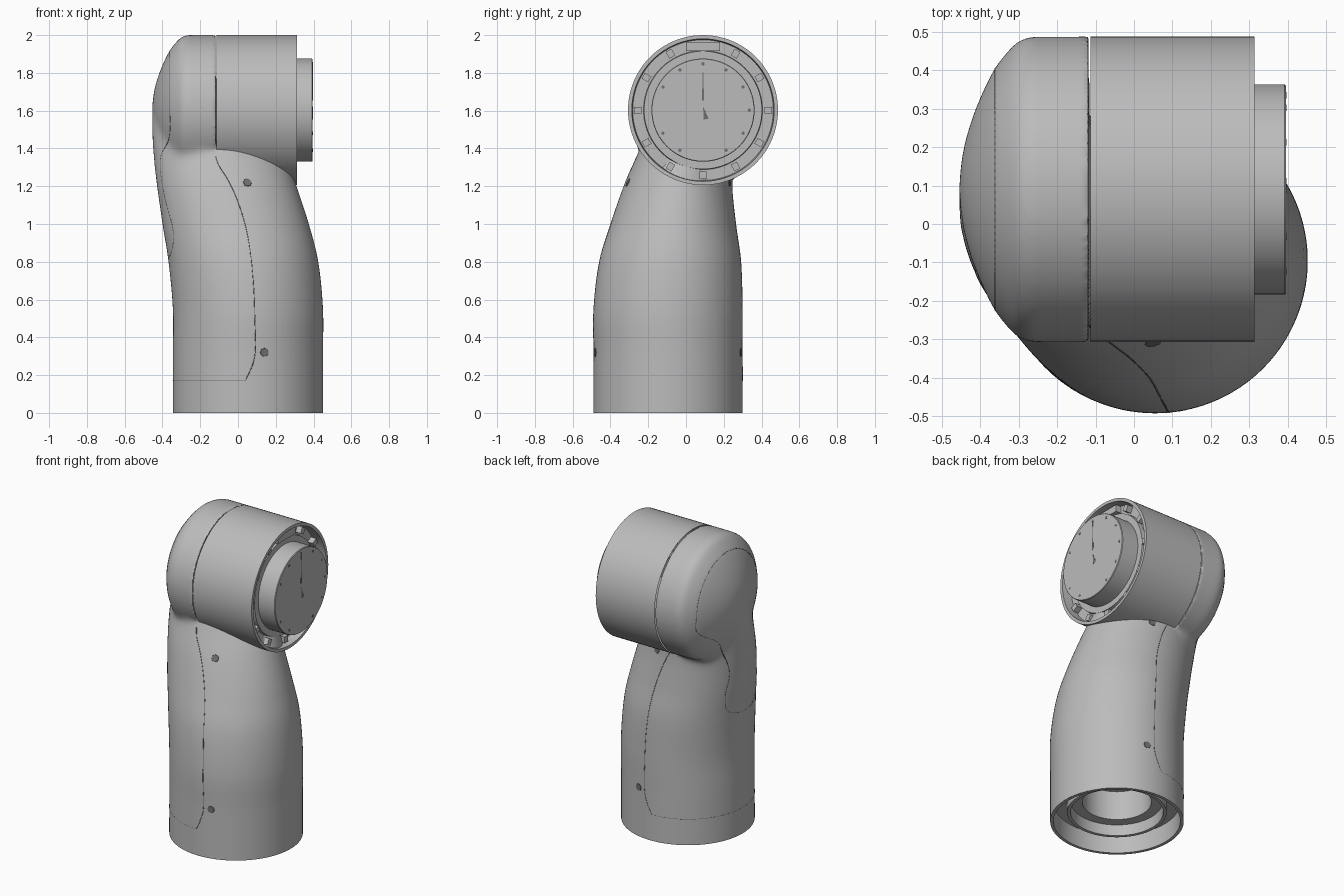
import bpy, bmesh, math
from mathutils import Vector, Matrix
from mathutils.bvhtree import BVHTree

old = bpy.data.objects.get("Cube")
if old:
    bpy.data.objects.remove(old, do_unlink=True)


def material(name, v):
    m = bpy.data.materials.new(name)
    m.use_nodes = True
    m.diffuse_color = (v, v, v, 1)
    bsdf = m.node_tree.nodes["Principled BSDF"]
    bsdf.inputs["Base Color"].default_value = (v, v, v, 1)
    bsdf.inputs["Roughness"].default_value = 0.6
    return m


GREY = material("light grey", 0.5)
DARK = material("seam grey", 0.16)
JY, JZ, JR = 0.09, 1.603, 0.397           # joint centre and radius
BASE = Vector((0.053, -0.095, 0))         # foot centre
JOINT = Matrix.Translation((0, JY, JZ)) @ Matrix.Rotation(math.pi / 2, 4, "Y")
FOOT = Matrix.Translation(BASE)


def finish(name, bm, mat=GREY, angle=35):
    bmesh.ops.recalc_face_normals(bm, faces=bm.faces)
    me = bpy.data.meshes.new(name)
    bm.to_mesh(me)
    bm.free()
    me.materials.append(mat)
    ob = bpy.data.objects.new(name, me)
    bpy.context.collection.objects.link(ob)
    bpy.ops.object.select_all(action="DESELECT")
    ob.select_set(True)
    bpy.context.view_layer.objects.active = ob
    bpy.ops.object.shade_smooth_by_angle(angle=math.radians(angle))
    return ob


def skin(bm, rings, caps=True):
    rows = [[bm.verts.new(p) for p in ring] for ring in rings]
    n = len(rows[0])
    for a, b in zip(rows, rows[1:]):
        for i in range(n):
            bm.faces.new((a[i], a[(i + 1) % n], b[(i + 1) % n], b[i]))
    if caps:
        bm.faces.new(rows[0])
        bm.faces.new(rows[-1])


def lathe(bm, profile, frame, caps=True, n=96):
    # profile is (radius, height along the axis)
    turn = [math.tau * i / n for i in range(n)]
    skin(bm, [[frame @ Vector((r * math.cos(t), r * math.sin(t), h)) for t in turn]
              for r, h in profile], caps)


def smooth_path(points, steps, closed=False):
    pts = [Vector(p) for p in points]
    n = len(pts)
    out = []
    for i in range(n if closed else n - 1):
        ids = [i - 1, i, i + 1, i + 2]
        p = [pts[k % n] if closed else pts[min(max(k, 0), n - 1)] for k in ids]
        for s in range(steps):
            t = s / steps
            out.append(0.5 * (2 * p[1] + (p[2] - p[0]) * t
                       + (2 * p[0] - 5 * p[1] + 4 * p[2] - p[3]) * t * t
                       + (3 * p[1] - p[0] - 3 * p[2] + p[3]) * t ** 3))
    return out if closed else out + [pts[-1]]


# Arm shell: lofted sections (z, x half width, y half width, x centre, y centre)
limits = [(-0.06, -0.345, 0.45, -0.49, 0.30), (0.3, -0.345, 0.45, -0.49, 0.30),
          (0.55, -0.345, 0.45, -0.49, 0.30), (0.8, -0.368, 0.425, -0.46, 0.292),
          (1.0, -0.40, 0.375, -0.40, 0.265), (1.2, -0.43, 0.31, -0.33, 0.245),
          (1.35, -0.447, 0.26, -0.265, 0.25), (1.5, -0.455, 0.2, -0.2, 0.27),
          (1.65, -0.445, 0.1, -0.1, 0.25), (1.76, -0.38, -0.05, 0.0, 0.2)]
keys = [Vector((z, (b - a) / 2, (d - c) / 2, (a + b) / 2, (c + d) / 2)) for z, a, b, c, d in limits]
bm = bmesh.new()
turn = [math.tau * i / 96 for i in range(96)]
skin(bm, [[(k[3] + k[1] * math.cos(t), k[4] + k[2] * math.sin(t), k[0]) for t in turn]
          for k in smooth_path(keys, 8)])
# Domed closed end of the joint, fused to the shell
dome = smooth_path([(0.004, -0.455), (0.1, -0.444), (0.2, -0.415), (0.3, -0.37), (0.35, -0.335),
                    (0.385, -0.3), (JR, -0.265)], 5)
lathe(bm, [tuple(p) for p in dome] + [(JR, -0.118)], JOINT)
shell = finish("arm_shell", bm)
fuse = shell.modifiers.new("fuse", "REMESH")
fuse.mode = "VOXEL"
fuse.voxel_size = 0.011
bpy.ops.object.modifier_apply(modifier="fuse")

# Blend the neck where shell and dome meet
group = shell.vertex_groups.new(name="neck")
for v in shell.data.vertices:
    x, y, z = v.co
    side = min(max((-0.13 - x) / 0.06, 0), 1)
    band = min(max((z - 0.95) / 0.2, 0), 1) * min(max((1.65 - z) / 0.2, 0), 1)
    group.add([v.index], max(side * band, 0.1 if 0.1 < z and x < -0.14 else 0), "REPLACE")
blend = shell.modifiers.new("blend", "SMOOTH")
blend.factor = 0.5
blend.iterations = 60
blend.vertex_group = "neck"
bpy.ops.object.modifier_apply(modifier="blend")
bm = bmesh.new()
bm.from_mesh(shell.data)
bmesh.ops.bisect_plane(bm, geom=bm.verts[:] + bm.edges[:] + bm.faces[:], plane_co=(0, 0, 0),
                       plane_no=(0, 0, 1), clear_inner=True)
bm.to_mesh(shell.data)
tree = BVHTree.FromBMesh(bm)
bm.free()
bpy.ops.object.shade_smooth_by_angle(angle=math.radians(40))

# Open end of the joint with a recessed channel
bm = bmesh.new()
lathe(bm, [(JR, -0.113), (JR, 0.313), (0.377, 0.313), (0.372, 0.25), (0.315, 0.25),
           (0.312, 0.275), (0.26, 0.275)], JOINT, caps=False)
finish("joint_housing", bm)

# Output flange
bm = bmesh.new()
lathe(bm, [(0.273, 0.25), (0.273, 0.391), (0.27, 0.395)], JOINT)
finish("output_flange", bm)

# Clips around the channel, and a wider bracket at the top
bm = bmesh.new()
for i in range(12):
    size = (0.05, 0.18, 0.045) if i == 0 else (0.045, 0.035, 0.04)
    spin = Matrix.Translation((0, JY, JZ)) @ Matrix.Rotation(math.tau * i / 12, 4, "X")
    place = spin @ Matrix.Translation((0.265, 0, 0.335 if i == 0 else 0.345))
    bmesh.ops.create_cube(bm, size=1, matrix=place @ Matrix.Diagonal((*size, 1)))
finish("channel_clips", bm)

# Pointer and bolt holes on the flange face
bm = bmesh.new()
for tri in [((-0.006, 0.05), (0.006, 0.05), (0, 0.24)), ((0, 0.02), (0.03, -0.045), (0.004, -0.05))]:
    lo = [bm.verts.new((0.394, JY + a, JZ + b)) for a, b in tri]
    face = bm.faces.new(lo)
    top = bmesh.ops.extrude_face_region(bm, geom=[face])["geom"]
    bmesh.ops.translate(bm, vec=(0.002, 0, 0), verts=[e for e in top if isinstance(e, bmesh.types.BMVert)])
for deg in (0, 30, 60, 120, 150, 210, 240, 270, 300, 330):
    spot = Matrix.Rotation(math.radians(deg), 4, "Z") @ Matrix.Translation((-0.245, 0, 0.3945))
    bmesh.ops.create_cone(bm, cap_ends=True, segments=10, radius1=0.009, radius2=0.009, depth=0.003,
                          matrix=JOINT @ spot)
finish("flange_marks", bm, DARK)

# Hollow foot with stepped rings
bm = bmesh.new()
lathe(bm, [(0.396, 0.0), (0.377, 0.0), (0.372, 0.12), (0.295, 0.12), (0.295, 0.06), (0.275, 0.06),
           (0.27, 0.13), (0.205, 0.13), (0.205, 0.32), (0.002, 0.32)], FOOT, caps=False)
finish("foot_socket", bm)


def project(start, direction):
    return tree.ray_cast(Vector(start), Vector(direction))


def seam(name, points, closed=False):
    curve = bpy.data.curves.new(name, "CURVE")
    curve.dimensions = "3D"
    curve.bevel_depth = 0.003
    curve.bevel_resolution = 0
    line = curve.splines.new("POLY")
    line.points.add(len(points) - 1)
    for p, q in zip(line.points, points):
        p.co = (*q, 1)
    line.use_cyclic_u = closed
    curve.materials.append(DARK)
    bpy.context.collection.objects.link(bpy.data.objects.new(name, curve))


def hits(rays):
    found = [project(*r) for r in rays]
    return [h[0] - h[1] * 0.0015 for h in found if h[0]]


# Split line down the front and back of the shell, with screw recesses
split = smooth_path([(-0.118, 1.36), (-0.1, 1.31), (-0.05, 1.23), (0.0, 1.12), (0.05, 0.95),
                     (0.08, 0.72), (0.09, 0.5), (0.09, 0.3), (0.04, 0.17)], 6)
for side, s in (("front", -1), ("back", 1)):
    seam(side + "_split_line", hits([((x, s * 2, z), (0, -s, 0)) for x, z in split]))
    bm = bmesh.new()
    for x, z in ((0.05, 1.22), (0.14, 0.32)):
        p, n, _, _ = project((x, s * 2, z), (0, -s, 0))
        frame = Matrix.Translation(p) @ n.to_track_quat("Z", "Y").to_matrix().to_4x4()
        bmesh.ops.create_cone(bm, cap_ends=True, segments=8, radius1=0.024, radius2=0.022, depth=0.004,
                              matrix=frame)
    finish(side + "_screws", bm, DARK)

# Lower split line around the closed side
arc = [math.radians(92 + 176 * i / 40) for i in range(41)]
seam("lower_split_line", hits([(BASE + Vector((2 * math.cos(t), 2 * math.sin(t), 0.17)),
                                (-math.cos(t), -math.sin(t), 0)) for t in arc]))

# Outline of the side cover, running from the dome down the neck
ring = [(JY + 0.315 * math.cos(math.radians(d)), JZ + 0.315 * math.sin(math.radians(d)))
        for d in range(-20, 201, 20)]
tail = [(-0.12, 1.36), (-0.17, 1.15), (-0.24, 0.96), (-0.2, 0.85), (-0.09, 0.82), (0.05, 0.85),
        (0.09, 0.96), (0.09, 1.15), (0.2, 1.36)]
outline = smooth_path(ring + tail, 6, closed=True)
seam("side_cover_outline", hits([((-2, y, z), (1, 0, 0)) for y, z in outline]), closed=True)
